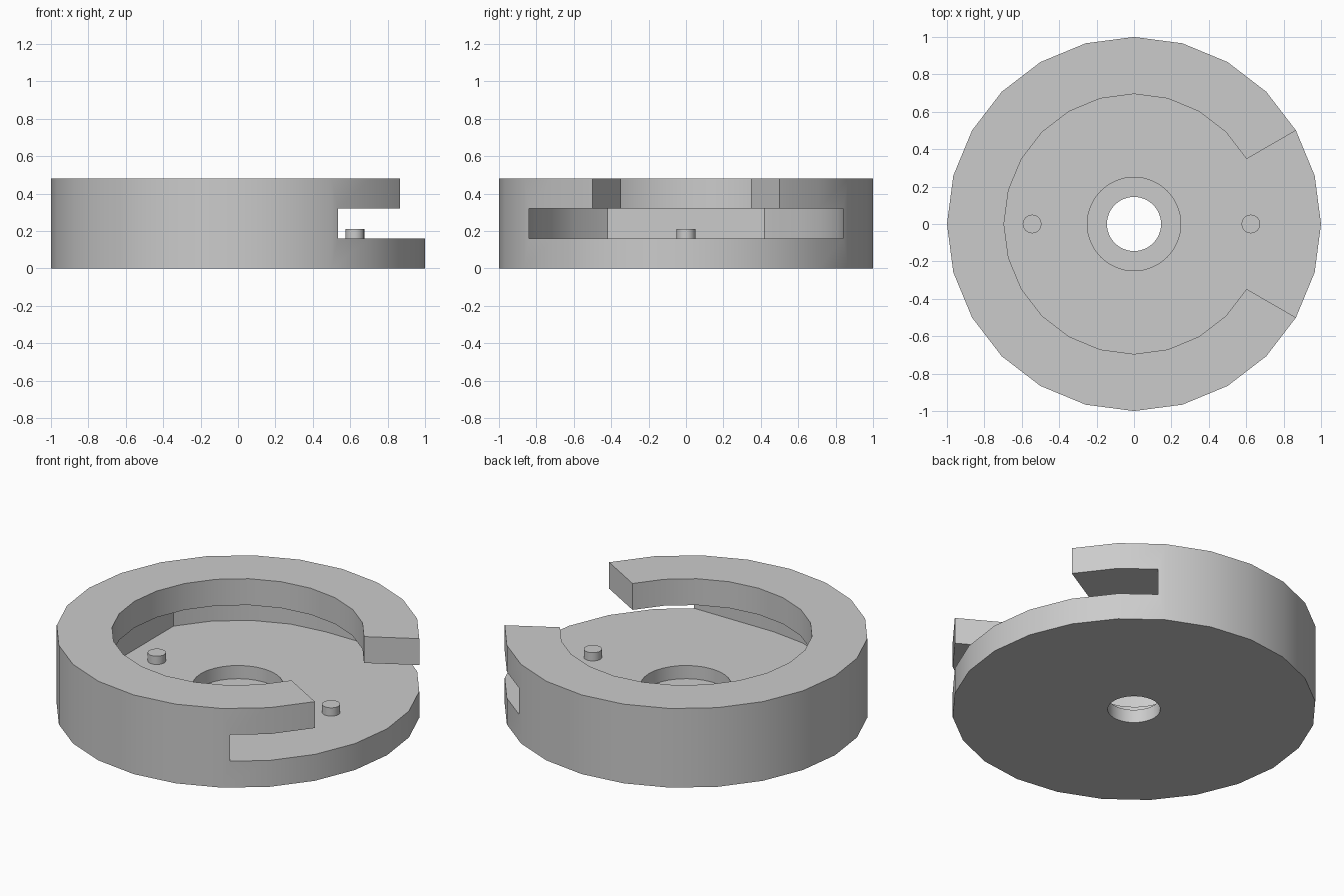
import bpy, bmesh
from math import cos, sin, radians

cube = bpy.data.objects.get("Cube")
if cube:
    bpy.data.objects.remove(cube, do_unlink=True)

grey = bpy.data.materials.new("plain grey")
grey.use_nodes = True
colour = (0.6, 0.6, 0.6, 1)
grey.diffuse_color = colour
grey.node_tree.nodes["Principled BSDF"].inputs["Base Color"].default_value = colour


def arc(radius, start, end, steps):
    """Points along an arc, both ends included, angles in degrees."""
    angles = [radians(start + (end - start) * i / steps) for i in range(steps + 1)]
    return [(radius * cos(a), radius * sin(a)) for a in angles]


def circle(radius, sides=24):
    return arc(radius, 0, 360, sides)[:-1]


def prism(name, outline, bottom, top, offset=0):
    """Extrude a counter-clockwise outline between two heights."""
    bm = bmesh.new()
    face = bm.faces.new([bm.verts.new((x + offset, y, bottom)) for x, y in outline])
    raised = bmesh.ops.extrude_face_region(bm, geom=[face])["geom"]
    verts = [v for v in raised if isinstance(v, bmesh.types.BMVert)]
    bmesh.ops.translate(bm, verts=verts, vec=(0, 0, top - bottom))
    bmesh.ops.recalc_face_normals(bm, faces=bm.faces)
    mesh = bpy.data.meshes.new(name)
    bm.to_mesh(mesh)
    bm.free()
    mesh.materials.append(grey)
    obj = bpy.data.objects.new(name, mesh)
    bpy.context.collection.objects.link(obj)
    return obj


def activate(obj):
    bpy.ops.object.select_all(action='DESELECT')
    obj.select_set(True)
    bpy.context.view_layer.objects.active = obj


def cut(target, cutter):
    mod = target.modifiers.new("cut", 'BOOLEAN')
    mod.operation = 'DIFFERENCE'
    mod.solver = 'EXACT'
    mod.object = cutter
    activate(target)
    bpy.ops.object.modifier_apply(modifier=mod.name)
    bpy.data.objects.remove(cutter, do_unlink=True)


FLOOR, LEDGE, TOP = 0.16, 0.32, 0.48

# Round housing
housing = prism("housing", circle(1), 0, TOP)

# Undercut pocket: rounded sides, flat back, straight mouth
mouth = 1.2
pocket = [(mouth, 0.84)] + arc(0.84, 90, 150, 4) + arc(0.84, 210, 270, 4) + [(mouth, -0.84)]
cut(housing, prism("pocket_cutter", pocket, FLOOR, LEDGE))

# Round opening with a flared gap through the upper rim
opening = arc(0.695, 30, 330, 20) + arc(1.5, -30, 30, 1)
cut(housing, prism("opening_cutter", opening, FLOOR + 0.06, TOP + 0.2))

# Stepped centre hole
cut(housing, prism("counterbore_cutter", circle(0.25, 32), 0.08, FLOOR + 0.06))
cut(housing, prism("hole_cutter", circle(0.145, 32), -0.1, FLOOR))

# Locating pins on the floor
pins = [prism(name, circle(0.05), FLOOR - 0.01, 0.21, x)
        for name, x in (("inner_pin", -0.545), ("mouth_pin", 0.625))]

for obj in [housing] + pins:
    activate(obj)
    bpy.ops.object.shade_smooth_by_angle(angle=radians(30))
